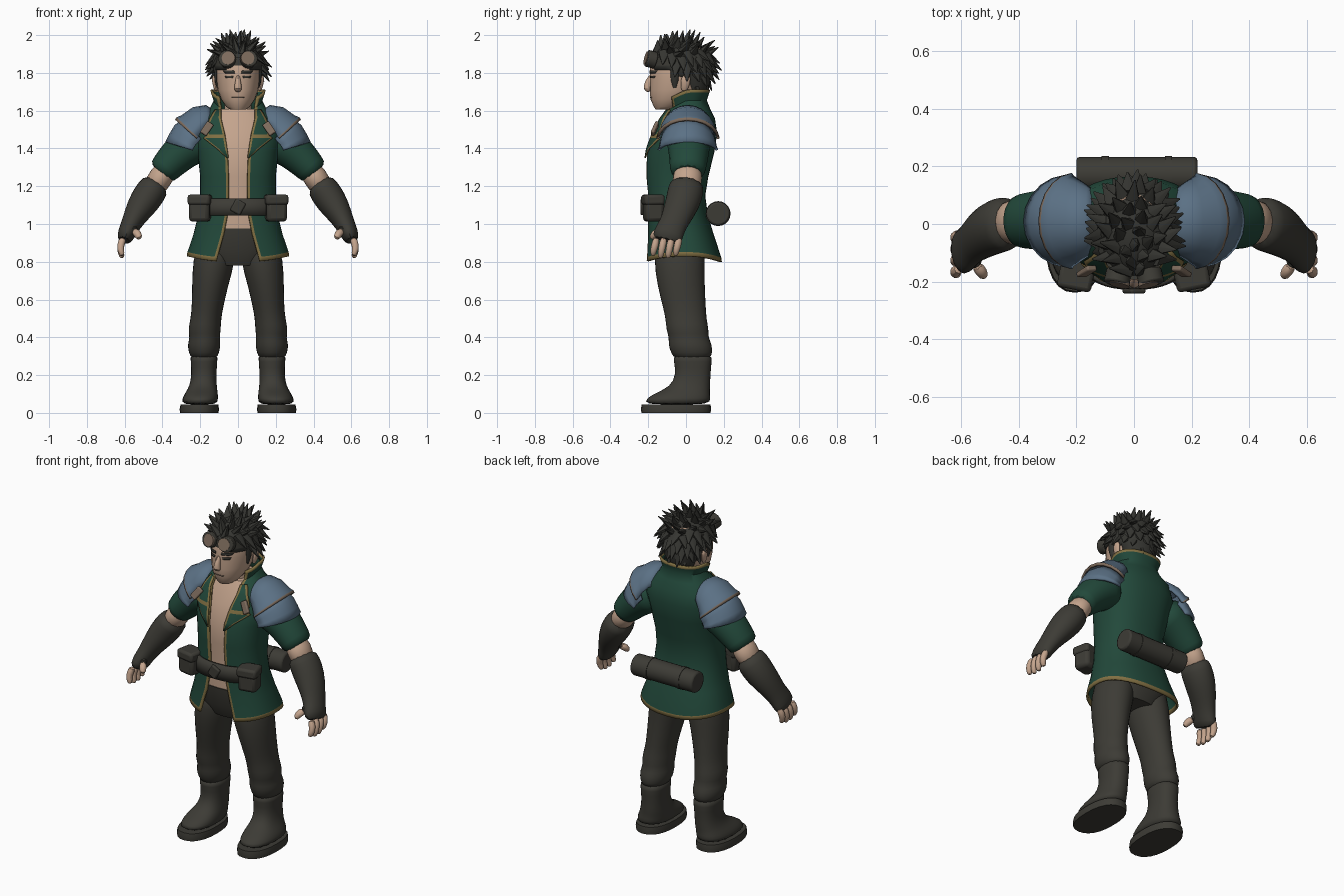
import bpy, bmesh, math, random
from mathutils import Vector, Matrix, Euler

random.seed(4)
if "Cube" in bpy.data.objects:
    bpy.data.objects.remove(bpy.data.objects["Cube"], do_unlink=True)


def material(name, r, g, b):
    m = bpy.data.materials.new(name)
    m.use_nodes = True
    m.diffuse_color = (r, g, b, 1)
    bsdf = m.node_tree.nodes["Principled BSDF"]
    bsdf.inputs["Base Color"].default_value = (r, g, b, 1)
    bsdf.inputs["Roughness"].default_value = 0.8
    return m


dark = material("dark leather", .046, .044, .036)
hair_col = material("dark hair", .036, .036, .031)
green = material("green cloth", .016, .066, .043)
blue = material("blue steel", .105, .165, .235)
skin = material("skin", .55, .37, .265)
gold = material("gold trim", .22, .16, .055)
tan = material("tan leather", .21, .15, .11)


def finish(bm, name, mats, mirror=False, sub=0, thick=0, bevel=0, angle=45):
    me = bpy.data.meshes.new(name)
    bm.to_mesh(me)
    bm.free()
    ob = bpy.data.objects.new(name, me)
    bpy.context.collection.objects.link(ob)
    for m in mats:
        me.materials.append(m)
    bpy.ops.object.select_all(action="DESELECT")
    ob.select_set(True)
    bpy.context.view_layer.objects.active = ob
    bpy.ops.object.shade_smooth_by_angle(angle=math.radians(angle))
    if thick:
        ob.modifiers.new("thickness", "SOLIDIFY").thickness = thick
    if bevel:
        b = ob.modifiers.new("bevel", "BEVEL")
        b.width, b.segments = bevel, 2
    if sub:
        ob.modifiers.new("smooth", "SUBSURF").levels = sub
        ob.modifiers["smooth"].render_levels = sub
    if mirror:
        ob.modifiers.new("mirror", "MIRROR")
    return ob


def grid(name, rings, mats, closed=True, rule=None, **kw):
    """Skin rows of points; closed rows become capped tubes."""
    bm = bmesh.new()
    vs = [[bm.verts.new(p) for p in r] for r in rings]
    n = len(rings[0])
    for i in range(len(vs) - 1):
        for j in range(n if closed else n - 1):
            k = (j + 1) % n
            f = bm.faces.new((vs[i][j], vs[i][k], vs[i + 1][k], vs[i + 1][j]))
            f.material_index = rule(i, j) if rule else 0
    if closed:
        for r in (vs[0], vs[-1]):
            bm.faces.new(r)
        bmesh.ops.recalc_face_normals(bm, faces=bm.faces)
    return finish(bm, name, mats, **kw)


def spow(v, p):
    return math.copysign(abs(v) ** p, v)


def loft(name, secs, mats, n=16, p=1.0, **kw):
    """Stack of level ovals: z, x, y, x radius, y radius."""
    ts = [2 * math.pi * i / n for i in range(n)]
    return grid(name, [[(x + a * spow(math.sin(t), p), y - b * spow(math.cos(t), p), z)
                        for t in ts] for z, x, y, a, b in secs], mats, **kw)


def tube(name, pts, mats, n=12, **kw):
    """Oval tube along a path: x, y, z, depth radius, width radius."""
    ps = [Vector(p[:3]) for p in pts]
    rings = []
    for i, c in enumerate(ps):
        t = (ps[min(i + 1, len(ps) - 1)] - ps[max(i - 1, 0)]).normalized()
        u = (Vector((0, 1, 0)) - t * t.y).normalized()
        v = t.cross(u)
        rings.append([c + u * pts[i][3] * math.cos(a) + v * pts[i][4] * math.sin(a)
                      for a in (2 * math.pi * k / n for k in range(n))])
    return grid(name, rings, mats, **kw)


def box(name, loc, size, mat, rot=(0, 0, 0), **kw):
    bm = bmesh.new()
    bmesh.ops.create_cube(bm, size=1, matrix=Matrix.LocRotScale(Vector(loc), Euler(rot), Vector(size)))
    return finish(bm, name, [mat], **kw)


def cylinder(name, loc, r, depth, mat, rot, n=20, **kw):
    bm = bmesh.new()
    bmesh.ops.create_cone(bm, cap_ends=True, segments=n, radius1=r, radius2=r, depth=depth,
                          matrix=Matrix.LocRotScale(Vector(loc), Euler(rot), None))
    return finish(bm, name, [mat], **kw)


def front_y(secs, x, z, p):
    """Depth of the front surface of a loft."""
    for s, t in zip(secs, secs[1:]):
        if s[0] <= z <= t[0]:
            k = (z - s[0]) / (t[0] - s[0])
            y, a, b = (s[i] + k * (t[i] - s[i]) for i in (2, 3, 4))
            return y - b * max(0, 1 - min(1, abs(x / a)) ** (2 / p)) ** (p / 2)


def patch(name, rows, secs, p, mats, off=.012, edge=.012, thick=.006, cols=6, rule=None, **kw):
    """Thin plate lying on a loft, rows of z, x from, x to."""
    rings = []
    for z, l, r in rows:
        e = min(edge, (r - l) / 3)
        xs = [l] + [l + e + (r - l - 2 * e) * i / cols for i in range(cols + 1)] + [r]
        rings.append([(x, front_y(secs, x, z, p) - off, z) for x in xs])
    return grid(name, rings, mats, closed=False, rule=rule, thick=thick, **kw)


# Jacket: open front shell, gold edges and hem (z, x, y, rx, ry, half opening)
P = .85
coat = [(.80, 0, -.015, .272, .205, .115), (.822, 0, -.015, .268, .202, .11),
        (.95, 0, -.03, .235, .175, .075), (1.05, 0, -.045, .21, .16, .055),
        (1.15, 0, -.05, .2, .152, .05), (1.25, 0, -.047, .2, .165, .05),
        (1.38, 0, -.03, .215, .18, .055), (1.48, 0, -.005, .235, .17, .07),
        (1.56, 0, .008, .21, .145, .09), (1.61, 0, .01, .15, .118, .09),
        (1.655, 0, .01, .128, .1, .088), (1.695, 0, .012, .142, .112, .1),
        (1.71, 0, .012, .146, .116, .105)]
rings = []
for z, _, cy, a, b, g in coat:
    s0, s1 = (math.asin((w / a) ** (1 / P)) for w in (g, g + .014))
    ts = [s0] + [s1 + (2 * math.pi - 2 * s1) * i / 30 for i in range(31)] + [2 * math.pi - s0]
    ring = []
    for t in ts:
        lift = .03 * math.sin(t) ** 2 if z < .9 else 0
        drop = .05 * max(0, math.cos(t)) if z > 1.64 else 0
        ring.append((a * spow(math.sin(t), P), cy - b * spow(math.cos(t), P), z + lift - drop))
    rings.append(ring)
grid("jacket", rings, [green, gold], closed=False, thick=.012,
     rule=lambda i, j: int(i in (0, 11) or j in (0, 31)))

# Lapels with gold borders
patch("lapels", [(1.35, .05, .06), (1.40, .057, .115), (1.455, .066, .185), (1.475, .07, .165),
                 (1.50, .075, .175), (1.56, .09, .15), (1.605, .09, .125)],
      coat, P, [green, gold], mirror=True, rule=lambda i, j: int(j in (0, 7) or i == 2))

# Bare torso and neck, seen through the open jacket
loft("torso", [(z, x, y, a - .016, b - .016) for z, x, y, a, b, g in coat[2:10]], [skin], n=24, p=P)
loft("neck", [(1.5, 0, .01, .09, .08), (1.58, 0, 0, .075, .075), (1.7, 0, -.02, .065, .07)], [skin])
loft("hips", [(.78, 0, -.03, .14, .11), (.86, 0, -.03, .21, .15), (.975, 0, -.03, .222, .164)],
     [dark], n=24, p=P)

# Trousers and boots
loft("legs", [(.95, .11, -.03, .1, .13), (.8, .127, -.035, .115, .138), (.68, .147, -.027, .098, .128),
              (.57, .16, -.01, .086, .117), (.5, .17, 0, .082, .11), (.44, .178, .008, .089, .115),
              (.4, .176, .014, .08, .106), (.36, .18, .022, .09, .118), (.32, .18, .03, .082, .112),
              (.28, .18, .035, .068, .098)], [dark], mirror=True, sub=1)
loft("boots", [(.31, .18, .034, .076, .105), (.28, .18, .036, .072, .103), (.2, .18, .038, .066, .092),
               (.14, .185, .022, .074, .108), (.11, .192, -.012, .086, .14), (.08, .2, -.04, .096, .172),
               (.04, .204, -.05, .1, .183)], [dark], mirror=True, sub=1, p=.85)
loft("boot_soles", [(0, .205, -.053, .102, .183), (.02, .205, -.053, .104, .186), (.045, .204, -.052, .1, .182)],
     [dark], n=24, p=.85, mirror=True)

# Arms: sleeve, bare elbow, bracer glove, fingers
tube("sleeves", [(.17, .01, 1.45, .12, .12), (.25, .015, 1.425, .12, .115), (.33, .015, 1.355, .108, .1),
                 (.385, .01, 1.295, .1, .086), (.412, .01, 1.265, .094, .08)], [green], mirror=True, sub=1)
tube("elbows", [(.36, .01, 1.31, .07, .06), (.41, .01, 1.25, .082, .068), (.45, 0, 1.18, .08, .066)],
     [skin], mirror=True, sub=1)
tube("bracers", [(.424, .005, 1.222, .092, .075), (.455, .0, 1.18, .1, .086), (.495, -.015, 1.12, .097, .086),
                 (.54, -.045, 1.05, .085, .068), (.568, -.07, .995, .075, .054), (.592, -.095, .945, .084, .05),
                 (.606, -.105, .905, .08, .036)], [dark], mirror=True, sub=1)
for i in range(4):
    y = -.045 - .04 * i
    low = .845 - .012 * (i in (1, 2))
    tube("finger_%d" % (i + 1), [(.606, y + .01, .93, .021, .022), (.624, y, .885, .021, .021),
                                 (.62, y - .008, low + .01, .019, .019), (.61, y - .01, low - .015, .012, .012)],
         [skin], n=8, mirror=True, sub=1)
tube("thumb_bases", [(.57, -.11, .98, .03, .03), (.54, -.15, .96, .026, .028)], [dark], n=8, mirror=True, sub=1)
tube("thumb_tips", [(.55, -.14, .965, .022, .024), (.528, -.17, .945, .023, .024), (.52, -.185, .92, .014, .015)],
     [skin], n=8, mirror=True, sub=1)


# Shoulder plates: tilted arches (x, z, half depth, inward lean, drop)
def arches(name, secs, mats, rule=None):
    ts = [math.radians(-85 + 17 * i) for i in range(11)]
    grid(name, [[(x + dx * (1 - math.cos(t)), .01 + w * math.sin(t), z - dz * (1 - math.cos(t))) for t in ts]
                for x, z, w, dx, dz in secs], mats, closed=False, rule=rule, mirror=True, thick=-.014)


arches("lower_shoulder_plates", [(.27, 1.57, .145, -.08, .13), (.335, 1.525, .152, -.12, .115),
                                 (.365, 1.475, .156, -.14, .08), (.385, 1.435, .162, -.16, .045)], [blue])
arches("upper_shoulder_plates", [(.13, 1.605, .1, 0, .08), (.17, 1.63, .125, -.01, .11),
                                 (.24, 1.618, .148, -.05, .135), (.3, 1.575, .158, -.1, .12),
                                 (.325, 1.565, .168, -.12, .115), (.333, 1.552, .168, -.125, .11)],
       [blue, tan], rule=lambda i, j: int(i == 4))
box("shoulder_straps", (.165, -.165, 1.505), (.04, .02, .075), tan, (-.35, -.6, 0), bevel=.006, mirror=True)

# Belt, buckle, pouches and bedroll
patch("belt", [(1.045, -.19, .19), (1.09, -.19, .19), (1.135, -.19, .19)], coat, P, [dark],
      off=.024, thick=.02, cols=14)
box("buckle", (0, -.232, 1.09), (.06, .02, .07), dark, (0, .5, 0), bevel=.008)
box("pouches", (.2, -.172, 1.08), (.11, .1, .135), dark, (0, 0, .2), bevel=.02, mirror=True)
box("pouch_flaps", (.2, -.175, 1.128), (.12, .108, .055), dark, (0, 0, .2), bevel=.014, mirror=True)
cylinder("bedroll", (.01, .17, 1.055), .063, .42, dark, (0, math.pi / 2, 0), bevel=.01)
for s in (-1, 1):
    cylinder("bedroll_strap", (.01 + s * .11, .17, 1.055), .066, .025, dark, (0, math.pi / 2, 0))

# Head and face
head = [(1.605, 0, -.115, .04, .045), (1.62, 0, -.1, .062, .07), (1.66, 0, -.07, .09, .118),
        (1.71, 0, -.05, .108, .142), (1.78, 0, -.04, .117, .15), (1.86, 0, -.03, .12, .16),
        (1.93, 0, -.02, .09, .12)]
loft("head", head, [skin], n=24)
tube("nose", [(0, -.18, 1.79, .014, .012), (0, -.2, 1.75, .02, .016), (0, -.208, 1.718, .026, .025),
              (0, -.19, 1.7, .012, .016)], [skin], n=8, sub=1)
loft("ears", [(1.7, .115, -.01, .008, .015), (1.73, .12, -.005, .014, .025), (1.77, .127, 0, .015, .03),
              (1.79, .125, 0, .007, .015)], [skin], n=8, mirror=True, sub=1)
for name, mat, rows in (("eyes", dark, [(1.772, .03, .064), (1.784, .026, .07)]),
                        ("eyebrows", hair_col, [(1.798, .018, .07), (1.812, .022, .08)])):
    patch(name, rows, head, 1, [mat], off=.005, thick=.005, mirror=True)
patch("mouth", [(1.667, -.03, .03), (1.671, -.034, .034)], head, 1, [tan], off=.003, thick=.003)

# Hair: trimmed cap covered in pointed locks
C, R = Vector((0, -.025, 1.84)), Vector((.132, .165, .13))
bm = bmesh.new()
bmesh.ops.create_uvsphere(bm, u_segments=24, v_segments=16, radius=1)
for v in bm.verts:
    v.co = Vector(a * b for a, b in zip(v.co, R)) + C
low = lambda y: 1.825 if y < -.075 else 1.77 if y < .03 else 1.66
bmesh.ops.delete(bm, geom=[f for f in bm.faces if f.calc_center_median().z < low(f.calc_center_median().y)],
                 context="FACES")
finish(bm, "hair_cap", [hair_col], thick=.01)

bm = bmesh.new()
for i in range(110):
    h = 1 - 1.75 * (i + .5) / 110
    a = i * 2.39996
    r = math.sqrt(1 - h * h)
    n = Vector((r * math.cos(a), r * math.sin(a), h))
    p = C + Vector(q * s for q, s in zip(n, R))
    if p.z < low(p.y) + .025 or (p.y < -.14 and p.z < 1.91):
        continue
    sweep = Vector((n.x * .5, .35, .2)) if h > .45 else Vector((n.x * .2, .1, -1.0))
    d = (n * .75 + sweep + Vector(random.uniform(-.25, .25) for _ in range(3))).normalized()
    size = random.uniform(.075, .105)
    m = Matrix.Translation(p + d * size * .2) @ d.to_track_quat("Z", "Y").to_matrix().to_4x4()
    bmesh.ops.create_cone(bm, cap_ends=True, segments=6, radius1=.034, radius2=.003, depth=size,
                          matrix=m @ Matrix.Diagonal((1, .7, 1, 1)))
finish(bm, "hair_locks", [hair_col], angle=60)
tube("sideburns", [(.112, -.055, 1.83, .03, .018), (.114, -.06, 1.76, .02, .01), (.108, -.06, 1.72, .008, .005)],
     [hair_col], n=8, mirror=True)
loft("nape_hair", [(1.68, 0, .05, .075, .055), (1.74, 0, .045, .105, .08), (1.82, 0, .03, .12, .1)], [hair_col])

# Goggles resting on the forehead
loft("goggle_band", [(1.84, 0, -.028, .131, .166), (1.885, 0, -.028, .13, .166)], [dark], n=24)
tilt = (math.pi / 2 - .25, 0, .22)
cylinder("goggle_rims", (.056, -.185, 1.872), .045, .05, dark, tilt, bevel=.006, mirror=True)
cylinder("goggle_lenses", (.05, -.208, 1.878), .036, .012, tan, tilt, mirror=True)
